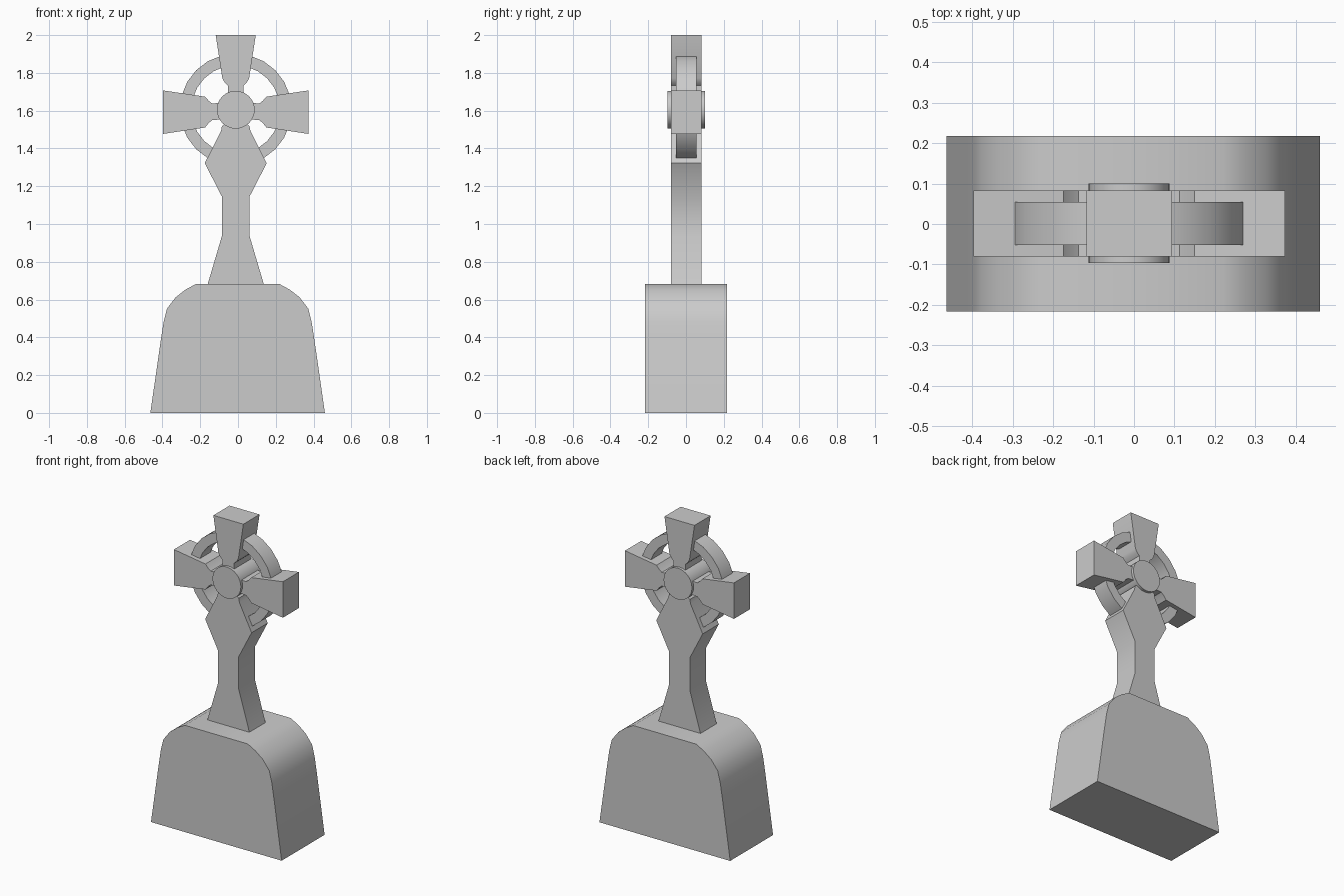
import bpy, math

if "Cube" in bpy.data.objects:
    bpy.data.objects.remove(bpy.data.objects["Cube"])

CX, CZ = -0.012, 1.605  # centre of the cross head


def extrude_profile(name, outline, y0, y1):
    """Solid made by sweeping an x-z outline along y."""
    n = len(outline)
    verts = [(x, y, z) for y in (y0, y1) for x, z in outline]
    faces = [tuple(range(n)), tuple(reversed(range(n, 2 * n)))]
    faces += [(i, i + n, (i + 1) % n + n, (i + 1) % n) for i in range(n)]
    return finish(name, verts, faces)


def finish(name, verts, faces):
    mesh = bpy.data.meshes.new(name)
    mesh.from_pydata(verts, [], faces)
    obj = bpy.data.objects.new(name, mesh)
    bpy.context.collection.objects.link(obj)
    bpy.ops.object.select_all(action='DESELECT')
    obj.select_set(True)
    bpy.context.view_layer.objects.active = obj
    bpy.ops.object.mode_set(mode='EDIT')
    bpy.ops.mesh.select_all(action='SELECT')
    bpy.ops.mesh.normals_make_consistent(inside=False)
    bpy.ops.object.mode_set(mode='OBJECT')
    bpy.ops.object.shade_smooth_by_angle(angle=math.radians(30))
    return obj


def mirrored(half, cx):
    """Close a right-hand half profile (offsets from cx) into a full outline."""
    return [(cx + x, z) for x, z in half] + [(cx - x, z) for x, z in reversed(half)]


def circle(radius, sides):
    return [(CX + radius * math.cos(2 * math.pi * i / sides),
             CZ + radius * math.sin(2 * math.pi * i / sides)) for i in range(sides)]


# Plinth with rounded shoulders
base = [(0.462, 0), (0.406, 0.39), (0.392, 0.48), (0.374, 0.552),
        (0.328, 0.612), (0.277, 0.652), (0.222, 0.682)]
extrude_profile("plinth", mirrored(base, -0.002), -0.216, 0.217)

# Cross with flared arms, narrow necks and waisted shaft
cross = [(0.106, 2.0), (0.071, 1.772), (0.058, 1.748), (0.041, 1.733), (0.041, 1.644),
         (0.125, 1.638), (0.143, 1.652), (0.162, 1.674), (0.385, 1.707),
         (0.385, 1.477), (0.162, 1.511), (0.143, 1.535), (0.125, 1.55), (0.041, 1.556),
         (0.041, 1.542), (0.058, 1.53), (0.073, 1.518), (0.078, 1.492), (0.164, 1.322),
         (0.073, 1.145), (0.073, 0.937), (0.149, 0.68)]
extrude_profile("cross", mirrored(cross, CX), -0.08, 0.083)

# Round boss at the crossing
extrude_profile("boss", circle(0.1, 32), -0.097, 0.1)

# Ring linking the arms
SIDES = 24
outer, inner = circle(0.296, SIDES), circle(0.235, SIDES)
verts, faces = [], []
for i in range(SIDES):
    (ox, oz), (ix, iz) = outer[i], inner[i]
    verts += [(ox, -0.052, oz), (ox, 0.055, oz), (ix, 0.055, iz), (ix, -0.052, iz)]
    a, b = 4 * i, 4 * ((i + 1) % SIDES)
    faces += [(a + k, a + (k + 1) % 4, b + (k + 1) % 4, b + k) for k in range(4)]
finish("ring", verts, faces)
